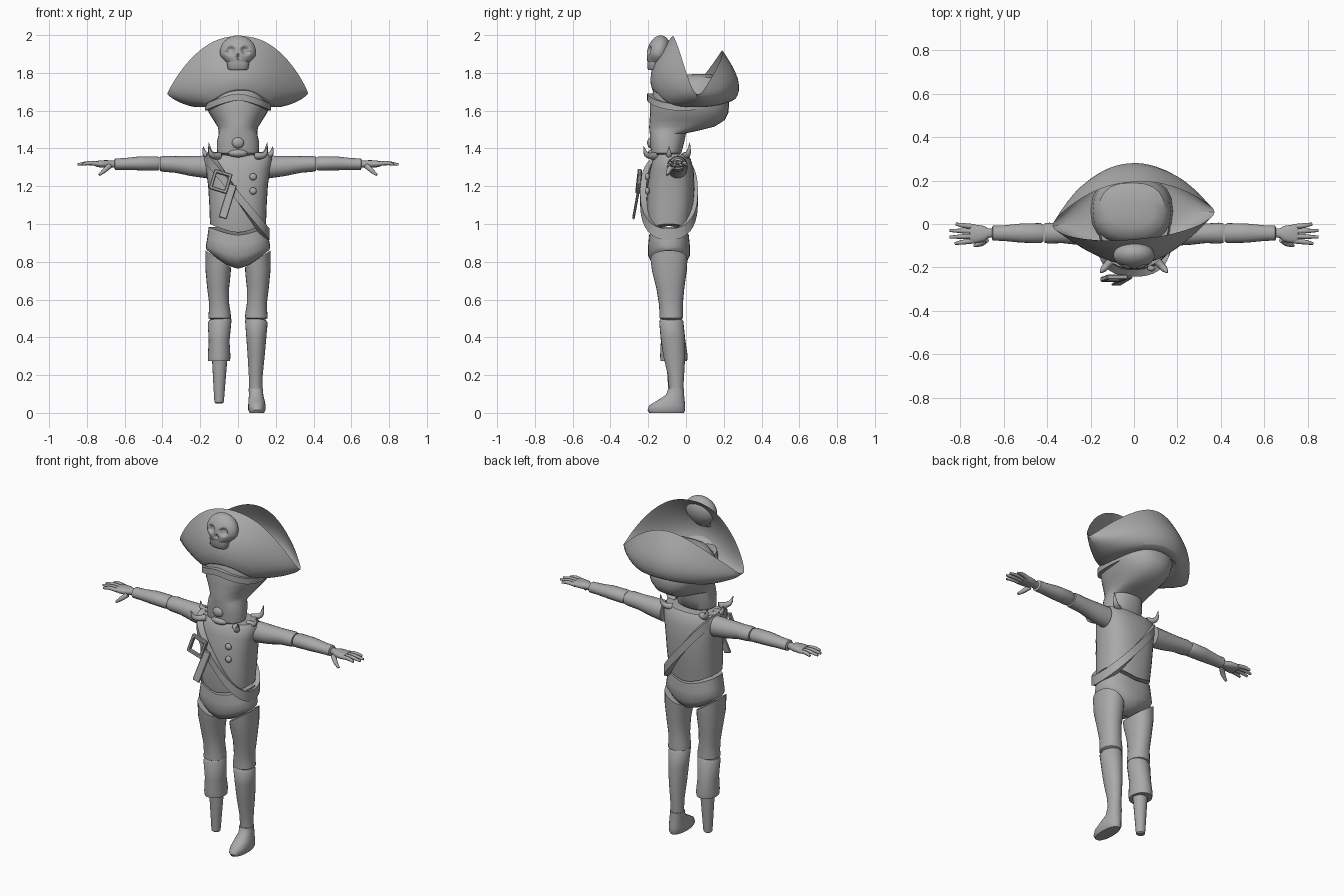
import bpy, bmesh, math
from mathutils import Vector, Matrix

grey = bpy.data.materials.new("plain_grey")
grey.diffuse_color = (0.40, 0.40, 0.40, 1)


def finish(name, bm, angle=40, subsurf=0):
    bmesh.ops.recalc_face_normals(bm, faces=bm.faces)
    me = bpy.data.meshes.new(name)
    bm.to_mesh(me)
    bm.free()
    me.shade_smooth()
    me.set_sharp_from_angle(angle=math.radians(angle))
    me.materials.append(grey)
    ob = bpy.data.objects.new(name, me)
    bpy.context.collection.objects.link(ob)
    if subsurf:
        mod = ob.modifiers.new("smooth", "SUBSURF")
        mod.levels = mod.render_levels = subsurf
    return ob


def bridge(bm, loops, closed=False):
    n = len(loops[0])
    pairs = list(zip(loops, loops[1:])) + ([(loops[-1], loops[0])] if closed else [])
    for a, b in pairs:
        for i in range(n):
            j = (i + 1) % n
            bm.faces.new((a[i], a[j], b[j], b[i]))


def loft(name, rings, n=24, p=2.0, axis="z", s=1, closed=False):
    """Rings: (height, u centre, v centre, u radius, v radius, slope, bow)."""
    bm = bmesh.new()
    loops = []
    for ring in rings:
        h, cu, cv, ru, rv, slope, bow = (list(ring) + [0, 0])[:7]
        loop = []
        for i in range(n):
            a = 2 * math.pi * i / n
            c, d = math.cos(a), math.sin(a)
            u = math.copysign(abs(c) ** (2 / p), c)
            v = math.copysign(abs(d) ** (2 / p), d)
            w = h + slope * u + bow * abs(u) ** 1.5
            co = (cu + ru * u, cv + rv * v, w) if axis == "z" else (w, cu + ru * u, cv + rv * v)
            loop.append(bm.verts.new((co[0] * s, co[1], co[2])))
        loops.append(loop)
    bridge(bm, loops, closed)
    if not closed:
        bm.faces.new(loops[0])
        bm.faces.new(loops[-1])
    return finish(name, bm)


def tube(name, pts, radii, depth):
    cu = bpy.data.curves.new(name, "CURVE")
    cu.dimensions = "3D"
    cu.bevel_depth = depth
    cu.bevel_resolution = 2
    cu.resolution_u = 5
    cu.use_fill_caps = True
    sp = cu.splines.new("BEZIER")
    sp.bezier_points.add(len(pts) - 1)
    for bp, co, r in zip(sp.bezier_points, pts, radii):
        bp.co, bp.radius = co, r
        bp.handle_left_type = bp.handle_right_type = "AUTO"
    cu.materials.append(grey)
    ob = bpy.data.objects.new(name, cu)
    bpy.context.collection.objects.link(ob)


def box(name, loc, size, rot=(0, 0, 0), offset=(0, 0, 0)):
    bm = bmesh.new()
    bmesh.ops.create_cube(bm, size=1)
    bmesh.ops.scale(bm, vec=size, verts=bm.verts)
    bmesh.ops.translate(bm, vec=offset, verts=bm.verts)
    bmesh.ops.bevel(bm, geom=bm.edges[:], offset=0.004, segments=1, affect="EDGES")
    ob = finish(name, bm, 30)
    ob.location, ob.rotation_euler = loc, rot


def ball(name, loc, r, scale, segs=24):
    bm = bmesh.new()
    bmesh.ops.create_uvsphere(bm, u_segments=segs, v_segments=segs // 2, radius=r)
    bmesh.ops.scale(bm, vec=scale, verts=bm.verts)
    bmesh.ops.translate(bm, vec=loc, verts=bm.verts)
    finish(name, bm, 60)


# Hat brim: half outlines from front to back, mirrored into full rings
rim = [(0, -.07, 2.0), (.11, -.07, 1.985), (.21, -.055, 1.925), (.315, -.03, 1.81), (.4, .02, 1.65),
       (.33, .08, 1.73), (.22, .15, 1.83), (.1, .19, 1.905), (0, .195, 1.925)]
bulge = [(0, -.195, 1.87), (.11, -.175, 1.84), (.2, -.14, 1.79), (.29, -.08, 1.7), (.37, .02, 1.64),
         (.29, .17, 1.68), (.21, .23, 1.73), (.1, .285, 1.76), (0, .3, 1.765)]
base = [(0, -.2, 1.69), (.08, -.185, 1.675), (.14, -.145, 1.635), (.19, -.09, 1.615), (.24, .03, 1.61),
        (.22, .15, 1.615), (.16, .22, 1.63), (.08, .265, 1.64), (0, .275, 1.645)]


def shrunk(pts, k, dz):
    return [(x * k, .05 + (y - .05) * k, z + dz) for x, y, z in pts]


bm = bmesh.new()
loops = []
for half in (shrunk(base, .65, .01), base, bulge, rim, shrunk(bulge, .92, .005),
             shrunk(base, .93, .035), shrunk(base, .65, .04)):
    full = half + [(-x, y, z) for x, y, z in half[-2:0:-1]]
    loops.append([bm.verts.new(co) for co in full])
bridge(bm, loops, closed=True)
crease = bm.edges.layers.float.new("crease_edge")
for i in range(16):
    bm.edges.get((loops[3][i], loops[3][(i + 1) % 16]))[crease] = 1
hat = finish("hat_brim", bm, 70, 2)
hat.rotation_euler.z = math.radians(5)
loft("hat_crown", [(1.64, -.01, .06, .19, .16), (1.73, -.01, .06, .18, .15), (1.775, -.01, .065, .15, .125),
                   (1.79, -.01, .065, .1, .08), (1.793, -.01, .065, .03, .03)], 20, 2.5)

# Skull emblem with pressed-in sockets
bm = bmesh.new()
bmesh.ops.create_uvsphere(bm, u_segments=48, v_segments=32, radius=1,
                          matrix=Matrix.Rotation(math.pi / 2, 4, "X"))
for v in bm.verts:
    x, y, z = v.co
    v.co = Vector((x * .095, y * .06, z * .088))
    if z < -.3:
        v.co.x *= 1 - .3 * min(1, (-z - .3) * 2.5)
        v.co.z -= .02 * (-z - .3)
    if y < 0:
        for ex, ez, r in ((-.039, -.005, .026), (.039, -.005, .026), (0, -.04, .012)):
            d = math.hypot(v.co.x - ex, v.co.z - ez)
            if d < r:
                v.co.y += .02 * min(1, 2 * (1 - d / r))
skull = finish("skull_emblem", bm, 50)
skull.location, skull.rotation_euler.x = (0, -.145, 1.912), math.radians(-14)
loft("emblem_jaw", [(1.815, 0, -.175, .045, .022), (1.825, 0, -.175, .055, .03), (1.86, 0, -.17, .06, .035)], 16, 2.6)

# Head, nose and headband
loft("head", [(z, 0, (f + b) / 2, w, (b - f) / 2) for z, w, f, b in (
    (1.355, .07, -.16, -.05), (1.375, .11, -.185, -.025), (1.43, .112, -.19, -.01), (1.48, .102, -.192, .0),
    (1.495, .102, -.194, .07), (1.515, .108, -.195, .15), (1.55, .13, -.193, .205), (1.59, .155, -.19, .225),
    (1.64, .17, -.19, .228), (1.72, .16, -.17, .2))], 32, 2.3)
ball("nose", (0, -.185, 1.43), .03, (1.1, .7, 1.0), 16)
ball("chin", (0, -.17, 1.375), .045, (1.2, .7, .5), 16)
loft("headband", [(1.655 + dz, 0, -.02, .17 + e, .18 + e, 0, -.055) for dz, e in
                  ((0, -.02), (0, .006), (.035, .006), (.035, -.02))], 32, 2.2, closed=True)

# Torso, pelvis
loft("torso", [(.955, 0, -.09, .148, .112, 0, .045), (1.02, 0, -.09, .15, .12, 0, .02),
               (1.1, 0, -.085, .152, .125), (1.2, 0, -.08, .158, .125), (1.29, 0, -.075, .17, .115),
               (1.345, 0, -.075, .18, .1), (1.362, 0, -.075, .165, .085, 0, .008), (1.365, 0, -.08, .1, .07)], 32, 2.5)
loft("pelvis", [(.94, 0, -.09, .155, .105, 0, .045), (.89, 0, -.09, .163, .11, 0, .035),
                (.83, 0, -.09, .17, .11, 0, .055), (.785, 0, -.09, .168, .085, 0, .085),
                (.768, 0, -.09, .166, .04, 0, .095), (.763, 0, -.09, .164, .004, 0, .1)], 32, 2.4)

# Bandolier with buckle and loose end, coat buttons
loft("bandolier", [(1.145 + dz, 0, -.09, .155 + e, .14 + e, -.2) for dz, e in
                   ((-.03, -.02), (-.03, .013), (.03, .013), (.03, -.02))], 40, 2.4, closed=True)
tilt = math.radians(-17)
for k, (w, h, ox, oz) in enumerate(((.1, .018, 0, .046), (.1, .018, 0, -.046), (.018, .1, .041, 0), (.018, .1, -.041, 0))):
    box("buckle_bar_%d" % k, (-.092, -.25, 1.225), (w, .022, h), (math.radians(-6), -tilt, 0), (ox, 0, oz))
box("strap_end", (-.055, -.262, 1.12), (.045, .012, .19), (math.radians(-10), -tilt, 0))
for z in (1.25, 1.175):
    ball("coat_button", (.08, -.205, z), .019, (1, .7, 1), 16)

for s, side in ((-1, "right"), (1, "left")):
    # Collar tufts
    for k, (x, y, dy, h) in enumerate(((.1, -.165, -.06, .05), (.1, -.01, .03, .07), (.13, -.09, .0, .05))):
        tube("%s_collar_tuft_%d" % (side, k), [(s * x, y, 1.36), (s * (x + .04), y + dy * .7, 1.355 + h * .25),
             (s * (x + .055), y + dy, 1.36 + h)], (1, .75, .08), .02)
    # Arms
    loft(side + "_upper_arm", [(.165, -.045, 1.302, .055, .06), (.25, -.045, 1.307, .052, .053),
         (.33, -.043, 1.315, .045, .044), (.39, -.042, 1.318, .048, .042), (.412, -.042, 1.318, .045, .038)], 20, 2, "x", s)
    loft(side + "_forearm", [(.416, -.042, 1.32, .038, .034), (.43, -.042, 1.32, .046, .038),
         (.52, -.042, 1.321, .044, .037), (.6, -.042, 1.318, .036, .031), (.65, -.042, 1.317, .034, .03),
         (.655, -.042, 1.317, .025, .022)], 20, 2, "x", s)
    # Hands
    loft(side + "_hand", [(.65, -.042, 1.317, .02, .018), (.672, -.042, 1.317, .022, .018),
         (.69, -.045, 1.318, .036, .02), (.73, -.046, 1.318, .043, .019), (.755, -.046, 1.318, .042, .014)], 16, 2.4, "x", s)
    for k, (y, ty, tip) in enumerate(((-.012, .0, .82), (-.034, -.03, .85), (-.056, -.06, .85), (-.078, -.09, .825))):
        tube("%s_finger_%d" % (side, k), [(s * .74, y, 1.318), (s * .79, (y + ty) / 2, 1.322),
             (s * tip, ty, 1.315)], (1.1, 1, .6), .011)
    tube(side + "_thumb", [(s * .68, -.07, 1.308), (s * .705, -.09, 1.285), (s * .735, -.1, 1.26)], (1.3, 1.1, .6), .012)
    # Thighs
    loft(side + "_thigh", [(.815, .105, -.09, .068, .098, .045), (.75, .106, -.088, .067, .092, .015),
         (.66, .105, -.083, .058, .074), (.58, .1, -.08, .053, .064), (.53, .097, -.078, .058, .062),
         (.502, .097, -.078, .06, .062, .0), (.495, .097, -.078, .05, .052)], 24, 2.2, "z", s)

# Left shin and boot
loft("left_shin", [(.5, .097, -.078, .05, .054, -.008), (.485, .097, -.078, .06, .064, -.008),
                   (.4, .097, -.07, .053, .064), (.3, .096, -.062, .045, .058), (.2, .094, -.053, .037, .043),
                   (.13, .094, -.052, .036, .038)])
loft("left_boot", [(0, .1, -.103, .038, .092), (.015, .1, -.104, .046, .1), (.04, .1, -.1, .046, .095),
                   (.065, .098, -.08, .043, .073), (.095, .096, -.058, .038, .048), (.13, .094, -.052, .038, .041)], 24, 2.2)

# Right trouser leg and wooden peg
loft("right_shin", [(.5, -.097, -.078, .055, .055, .008), (.485, -.097, -.078, .063, .064, .008),
                    (.38, -.1, -.068, .055, .065), (.3, -.1, -.064, .06, .073), (.275, -.1, -.064, .058, .07),
                    (.275, -.1, -.064, .035, .035)])
loft("wooden_peg", [(.29, -.097, -.064, .041, .041), (.07, -.1, -.064, .026, .026), (.055, -.1, -.064, .024, .024),
                    (.05, -.1, -.064, .018, .018)], 16)
